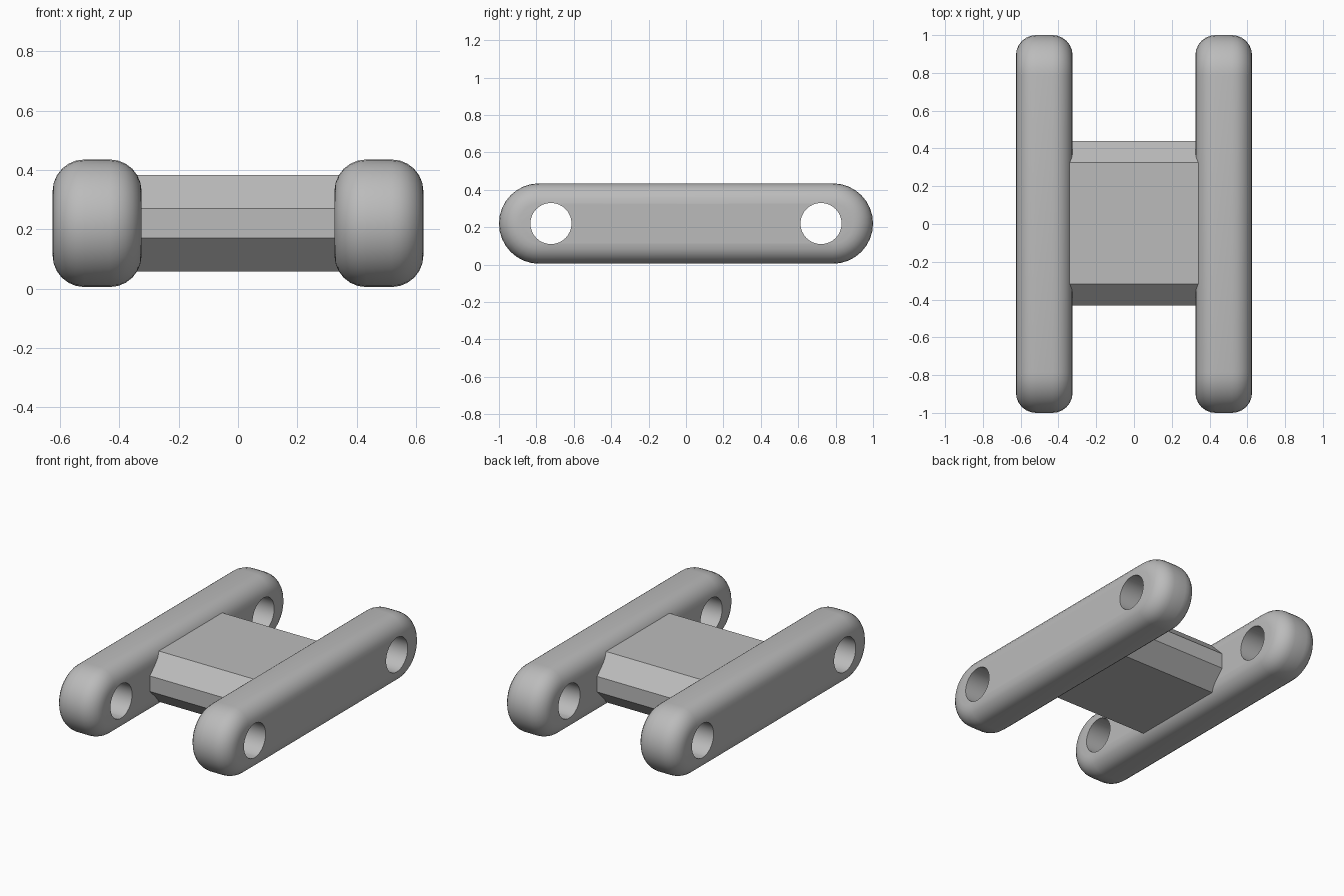
import bpy
import bmesh
from math import sin, cos, pi, radians

default = bpy.data.objects.get("Cube")
if default:
    bpy.data.objects.remove(default, do_unlink=True)

MID_Z = 0.22          # height of the hole axis
BAR_X = 0.475         # centre of each side bar
HALF_W = 0.15         # half thickness of a bar
BAR_R = 0.215         # end radius of a bar
BAR_END = 0.785       # centre of the rounded ends
ROUND = 0.107         # edge rounding

grey = bpy.data.materials.new("plain_grey")
grey.use_nodes = True
colour = (0.5, 0.5, 0.5, 1)
grey.diffuse_color = colour
grey.node_tree.nodes["Principled BSDF"].inputs["Base Color"].default_value = colour


def make_object(name, bm):
    bmesh.ops.recalc_face_normals(bm, faces=bm.faces)
    mesh = bpy.data.meshes.new(name)
    bm.to_mesh(mesh)
    bm.free()
    mesh.materials.append(grey)
    obj = bpy.data.objects.new(name, mesh)
    bpy.context.collection.objects.link(obj)
    return obj


def loft(name, rings):
    """Skin a list of matching closed rings and cap both ends."""
    bm = bmesh.new()
    loops = [[bm.verts.new(p) for p in ring] for ring in rings]
    n = len(loops[0])
    for a, b in zip(loops, loops[1:]):
        for i in range(n):
            j = (i + 1) % n
            bm.faces.new((a[i], a[j], b[j], b[i]))
    bm.faces.new(loops[0])
    bm.faces.new(loops[-1])
    return make_object(name, bm)


def stadium(x, r, steps=16):
    ring = []
    for end, start in ((1, -pi / 2), (-1, pi / 2)):
        for i in range(steps + 1):
            a = start + pi * i / steps
            ring.append((x, end * BAR_END + r * cos(a), MID_Z + r * sin(a)))
    return ring


def circle(x, y, r, n=32):
    return [(x, y + r * cos(2 * pi * i / n), MID_Z + r * sin(2 * pi * i / n))
            for i in range(n)]


# Rounded side bars with a pin hole near each end
arc = [i * pi / 12 for i in range(7)]
half = [(HALF_W - ROUND + ROUND * cos(a), BAR_R - ROUND + ROUND * sin(a)) for a in arc]
profile = half + [(-x, r) for x, r in reversed(half)]

for side, label in ((1, "left"), (-1, "right")):
    cx = side * BAR_X
    bar = loft(label + "_side_bar", [stadium(cx + x, r) for x, r in profile])
    for y in (-0.722, 0.722):
        cutter = loft("hole_cutter", [circle(cx + dx, y, 0.11) for dx in (-0.3, 0.3)])
        cut = bar.modifiers.new("pin_hole", "BOOLEAN")
        cut.operation = "DIFFERENCE"
        cut.solver = "EXACT"
        cut.object = cutter
        bpy.ops.object.select_all(action="DESELECT")
        bpy.context.view_layer.objects.active = bar
        bar.select_set(True)
        bpy.ops.object.modifier_apply(modifier=cut.name)
        bpy.data.objects.remove(cutter, do_unlink=True)
    bpy.ops.object.shade_smooth_by_angle(angle=radians(35))

# Chamfered crossblock joining the bars
Y, Z, C = 0.435, 0.163, 0.113
corner = [(Y, Z - C), (Y - C, Z)]
upper = corner + [(-y, z) for y, z in reversed(corner)]
octagon = upper + [(-y, -z) for y, z in upper]
loft("centre_block", [[(x, y + 0.004, MID_Z + z) for y, z in octagon]
                      for x in (-BAR_X + 0.06, BAR_X - 0.06)])
